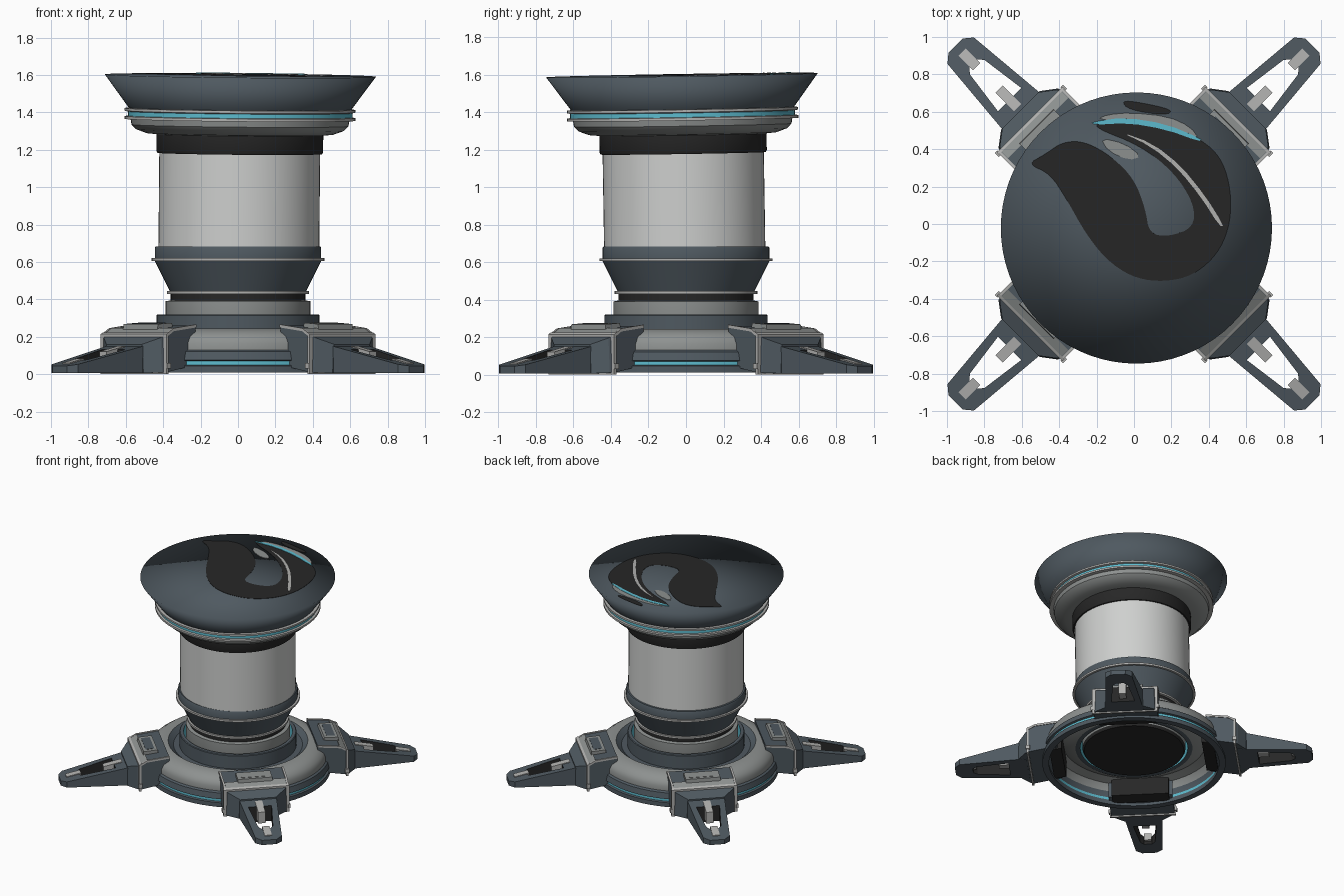
import bpy, bmesh, math
from mathutils import Matrix, Vector

if "Cube" in bpy.data.objects:
    bpy.data.objects.remove(bpy.data.objects["Cube"])

COLOURS = {
    "slate": (0.078, 0.100, 0.118), "gray": (0.27, 0.285, 0.28),
    "light_gray": (0.44, 0.44, 0.43), "white": (0.62, 0.63, 0.62),
    "black": (0.02, 0.02, 0.02), "cyan": (0.11, 0.50, 0.62)}
MATS = {}
for n, c in COLOURS.items():
    MATS[n] = bpy.data.materials.new(n)
    MATS[n].diffuse_color = (*c, 1)
NAMES = list(COLOURS)


def make(name, verts, faces, mats, matrix=Matrix(), angle=35):
    """Mesh object with one colour name per face."""
    me = bpy.data.meshes.new(name)
    me.from_pydata(verts, [], faces)
    for n in NAMES:
        me.materials.append(MATS[n])
    for p, m in zip(me.polygons, mats):
        p.material_index = NAMES.index(m)
    bm = bmesh.new()
    bm.from_mesh(me)
    bmesh.ops.recalc_face_normals(bm, faces=bm.faces)
    bm.to_mesh(me)
    bm.free()
    me.shade_smooth()
    if angle < 180:
        me.set_sharp_from_angle(angle=math.radians(angle))
    ob = bpy.data.objects.new(name, me)
    ob.matrix_world = matrix
    bpy.context.collection.objects.link(ob)
    return ob


def lathe(name, prof, matrix=Matrix(), seg=64, angle=35):
    """Spin (r, z, colour) points; each colour belongs to the segment ending there."""
    closed = prof[0][:2] == prof[-1][:2]
    pts = prof[:-1] if closed else prof
    verts, rows = [], []
    for r, z, _ in pts:
        n = 1 if r == 0 else seg
        rows.append([len(verts) + i % n for i in range(seg)])
        verts += [(r * math.cos(2 * math.pi * i / seg), r * math.sin(2 * math.pi * i / seg), z)
                  for i in range(n)]
    if closed:
        rows.append(rows[0])
    faces, mats = [], []
    for k in range(1, len(prof)):
        a, b = rows[k - 1], rows[k]
        for i in range(seg):
            j = (i + 1) % seg
            faces.append(list(dict.fromkeys((a[i], a[j], b[j], b[i]))))
            mats.append(prof[k][2])
    return make(name, verts, faces, mats, matrix, angle)


def prism(name, bottom, top, mat, matrix=Matrix()):
    """Solid between two matching loops of 3D points."""
    n = len(bottom)
    faces = [list(range(n)), list(range(n, 2 * n))]
    faces += [(i, (i + 1) % n, n + (i + 1) % n, n + i) for i in range(n)]
    return make(name, list(bottom) + list(top), faces, [mat] * len(faces), matrix, 20)


def side_prism(name, prof, hw, mat, matrix):
    """Side profile of (along, z) points, widened to +-hw."""
    return prism(name, [(a, -hw, z) for a, z in prof], [(a, hw, z) for a, z in prof], mat, matrix)


# hollow base ring with collar and glowing channel
lathe("base_ring", [
    (.64, .01, "slate"), (.69, .01, "slate"), (.69, .045, "slate"), (.675, .05, "slate"),
    (.675, .07, "cyan"), (.69, .075, "slate"), (.68, .12, "slate"), (.665, .13, "slate"),
    (.665, .165, "gray"), (.65, .20, "gray"), (.61, .228, "gray"), (.56, .243, "gray"),
    (.52, .243, "gray"), (.48, .21, "slate"), (.435, .21, "slate"), (.435, .315, "slate"),
    (.43, .32, "slate"), (.405, .32, "slate"), (.405, .19, "cyan"), (.405, .14, "cyan"),
    (.44, .14, "slate"), (.54, .19, "gray"), (.61, .17, "gray"), (.64, .12, "gray"),
    (.645, .07, "slate"), (.645, .05, "cyan"), (.64, .01, "slate")])

# lower pedestal
lathe("pedestal", [
    (0, .12, "black"), (.375, .12, "black"), (.387, .14, "black"), (.387, .39, "gray"),
    (.36, .395, "gray"), (.36, .43, "black"), (.38, .43, "light_gray"),
    (.38, .445, "light_gray"), (.365, .445, "light_gray"), (.445, .605, "slate"),
    (.462, .605, "light_gray"), (.462, .62, "light_gray"), (.445, .62, "light_gray"),
    (.445, .675, "slate"), (.44, .683, "slate"), (0, .683, "slate")])

# slightly leaning head
TILT = (Matrix.Translation((.003, -.004, .5)) @ Matrix.Rotation(.016, 4, 'X')
        @ Matrix.Rotation(.009, 4, 'Y') @ Matrix.Translation((0, 0, -.5)))
lathe("column_head", [
    (0, .66, "white"), (.43, .66, "white"), (.43, 1.18, "white"), (.44, 1.18, "black"),
    (.446, 1.19, "black"), (.446, 1.28, "black"), (.50, 1.285, "gray"), (.555, 1.305, "gray"),
    (.58, 1.33, "gray"), (.585, 1.36, "gray"), (.617, 1.36, "light_gray"),
    (.617, 1.375, "light_gray"), (.60, 1.377, "light_gray"), (.60, 1.40, "cyan"),
    (.617, 1.404, "light_gray"), (.617, 1.418, "light_gray"), (.58, 1.42, "light_gray"),
    (0, 1.42, "slate")], TILT)
lathe("flared_top", [(.592, 1.415, "slate"), (.725, 1.597, "slate"), (0, 1.597, "slate")],
      TILT, 72, 180)


# painted swirl on the top, traced as thin plates
def swirl(name, pts, z, mat, rounds=2):
    p = [Vector((x - .012, y + .022)) for x, y in pts]
    for _ in range(rounds):
        q = []
        for a, b in zip(p, p[1:] + p[:1]):
            q += [a.lerp(b, .25), a.lerp(b, .75)]
        p = q
    prism(name, [(v.x, v.y, 1.596) for v in p], [(v.x, v.y, z) for v in p], mat, TILT)


swirl("swirl_black", [
    (-.57, .32), (-.45, .27), (-.36, .13), (-.26, -.05), (-.15, -.19), (-.02, -.28), (.12, -.31),
    (.28, -.29), (.40, -.21), (.48, -.10), (.52, .05), (.51, .22), (.46, .36), (.36, .45),
    (.17, .54), (-.02, .57), (-.20, .54), (-.20, .51), (.03, .42), (.21, .28), (.32, .11),
    (.32, -.02), (.18, -.07), (.08, -.05), (.06, .08), (.0, .24), (-.12, .36), (-.26, .44),
    (-.38, .44), (-.48, .37)], 1.599, "black")
swirl("swirl_gray", [(-.20, .56), (-.14, .585), (-.02, .595), (.18, .575), (.30, .52), (.35, .45),
                     (.15, .51), (-.04, .55)], 1.600, "gray", 1)
swirl("swirl_cyan", [(-.23, .545), (-.05, .57), (.17, .535), (.36, .455), (.35, .44), (.17, .505),
                     (-.03, .54), (-.21, .53)], 1.602, "cyan", 1)
swirl("swirl_spot", [(-.07, .66), (.03, .65), (.21, .61), (.17, .58), (-.03, .61)], 1.599, "black")
swirl("swirl_patch", [(-.18, .46), (-.05, .43), (.04, .36), (-.03, .34), (-.14, .39)],
      1.601, "gray", 1)
swirl("swirl_stripe", [(-.08, .495), (.10, .43), (.25, .31), (.38, .15), (.48, -.01), (.455, -.01),
                       (.36, .14), (.235, .295), (.09, .415)], 1.602, "light_gray", 1)


# four diagonal legs, each built along +x and turned
def ztop(a):
    return .162 - (a - .80) / .56 * .12


OUTER = [(.80, .145), (1.31, .10), (1.348, .055), (1.348, -.055), (1.31, -.10), (.80, -.145)]
INNER = [(.94, .088), (1.185, .055), (1.215, .03), (1.215, -.03), (1.185, -.055), (.94, -.088)]

for k in range(4):
    M = Matrix.Rotation(math.radians(45 + 90 * k), 4, 'Z')
    # tapered foot with a slot through it
    verts = []
    for loop in (OUTER, INNER):
        verts += [(a, w, 0.006) for a, w in loop] + [(a, w, ztop(a)) for a, w in loop]
    faces, mats = [], []
    for i in range(6):
        j = (i + 1) % 6
        faces += [(i, j, j + 6, i + 6), (i + 6, j + 6, j + 18, i + 18),
                  (i + 12, j + 12, j + 18, i + 18), (i, j, j + 12, i + 12)]
        mats += ["slate", "slate", "black", "slate"]
    make(f"leg_foot_{k}", verts, faces, mats, M, 20)
    # pins at both ends of the slot
    for nm, a, b in (("inner", .88, 1.02), ("outer", 1.19, 1.30)):
        side_prism(f"slot_pin_{nm}_{k}", [(a, .03), (b, .03), (b, ztop(b) + .006),
                   (a, ztop(a) + .006)], .027, "light_gray", M)
    # neck between foot and shoulder block
    prism(f"leg_neck_{k}",
          [(.78, -.232, .01), (.80, -.225, .01), (.86, -.145, .006), (.86, .145, .006),
           (.80, .225, .01), (.78, .232, .01)],
          [(.78, -.228, .205), (.80, -.215, .195), (.86, -.135, .16), (.86, .135, .16),
           (.80, .215, .195), (.78, .228, .205)], "slate", M)
    # shoulder block, its dark inner end, frame and top plates
    side_prism(f"leg_shoulder_{k}", [(.56, .05), (.78, .01), (.78, .21), (.73, .24), (.56, .26)],
               .24, "slate", M)
    side_prism(f"shoulder_inner_{k}", [(.53, .045), (.62, .03), (.62, .215), (.53, .215)],
               .215, "black", M)
    side_prism(f"shoulder_frame_{k}", [(.774, 0), (.79, 0), (.79, .214), (.774, .224)],
               .248, "light_gray", M)
    side_prism(f"shoulder_band_{k}", [(.725, .235), (.775, .205), (.775, .219), (.725, .248)],
               .228, "gray", M)
    side_prism(f"shoulder_plate_{k}", [(.62, .24), (.74, .23), (.735, .268), (.63, .275)],
               .13, "gray", M)
    side_prism(f"plate_inset_{k}", [(.65, .26), (.715, .26), (.715, .2715), (.65, .2755)],
               .10, "gray" if k % 2 else "slate", M)
    for s in (-1, 1):
        # light edge trims along the block top and small side clips
        prism(f"shoulder_trim_{k}_{s}",
              [(.56, s * .23, .25), (.73, s * .23, .23), (.78, s * .23, .2), (.78, s * .245, .2),
               (.73, s * .245, .23), (.56, s * .245, .25)],
              [(.56, s * .23, .266), (.73, s * .23, .246), (.78, s * .23, .217),
               (.78, s * .245, .217), (.73, s * .245, .246), (.56, s * .245, .266)],
              "light_gray", M)
        prism(f"shoulder_clip_{k}_{s}",
              [(.765, s * .24, .03), (.795, s * .24, .03), (.795, s * .258, .03), (.765, s * .258, .03)],
              [(.765, s * .24, .06), (.795, s * .24, .06), (.795, s * .258, .06), (.765, s * .258, .06)],
              "light_gray", M)

for m in bpy.data.materials:
    if m.users and not m.is_grease_pencil:
        m.use_nodes = True
        m.node_tree.nodes["Principled BSDF"].inputs["Base Color"].default_value = m.diffuse_color
